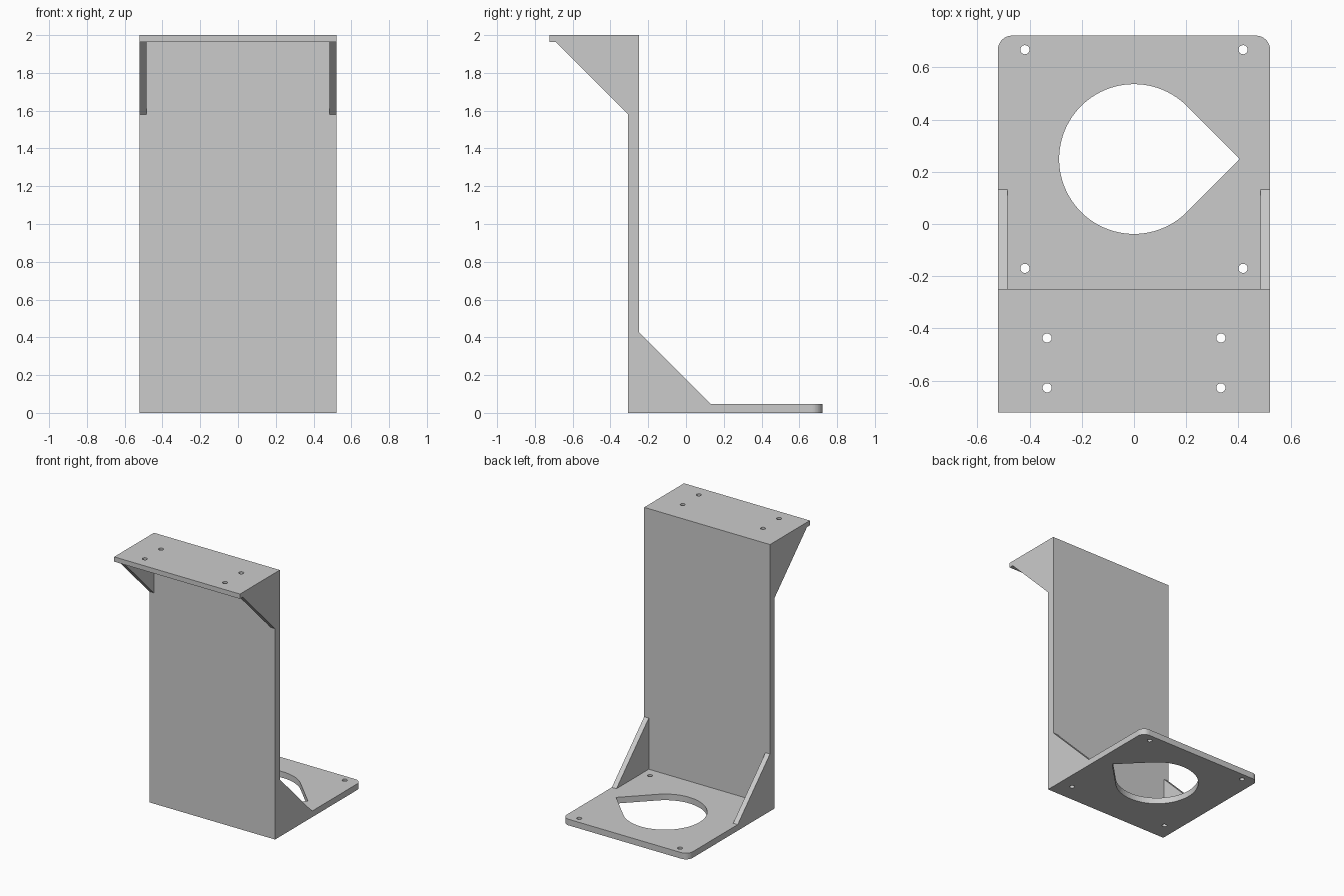
import bpy, bmesh, math
from mathutils import Vector

if "Cube" in bpy.data.objects:
    bpy.data.objects.remove(bpy.data.objects["Cube"], do_unlink=True)

HALF_W, DEPTH, HEIGHT = 0.522, 0.722, 2.0
WALL_FRONT, WALL_BACK = -0.306, -0.25
BASE_T, TOP_T, RIB_T, RIB = 0.046, 0.036, 0.038, 0.383

grey = bpy.data.materials.new("plain grey")
grey.use_nodes = True
colour = (0.6, 0.6, 0.6, 1)
grey.diffuse_color = colour
grey.node_tree.nodes["Principled BSDF"].inputs["Base Color"].default_value = colour


def add_prism(bm, points, offset):
    """Extrude a closed outline along the offset vector."""
    face = bm.faces.new([bm.verts.new(p) for p in points])
    out = bmesh.ops.extrude_face_region(bm, geom=[face])
    moved = [g for g in out["geom"] if isinstance(g, bmesh.types.BMVert)]
    bmesh.ops.translate(bm, verts=moved, vec=Vector(offset))


def make_object(name, bm):
    bmesh.ops.recalc_face_normals(bm, faces=bm.faces)
    mesh = bpy.data.meshes.new(name)
    bm.to_mesh(mesh)
    bm.free()
    mesh.materials.append(grey)
    obj = bpy.data.objects.new(name, mesh)
    bpy.context.collection.objects.link(obj)
    return obj


def arc(cx, cy, r, start, end, steps, z):
    angles = [math.radians(start + (end - start) * i / steps) for i in range(steps + 1)]
    return [(cx + r * math.cos(a), cy + r * math.sin(a), z) for a in angles]


# Bracket body: wall with a rear base plate and a front top plate
profile = [(WALL_FRONT, 0), (DEPTH, 0), (DEPTH, BASE_T), (WALL_BACK, BASE_T),
           (WALL_BACK, HEIGHT), (-DEPTH, HEIGHT), (-DEPTH, HEIGHT - TOP_T),
           (WALL_FRONT, HEIGHT - TOP_T)]
bm = bmesh.new()
add_prism(bm, [(-HALF_W, y, z) for y, z in profile], (2 * HALF_W, 0, 0))
corners = [e for e in bm.edges if all(v.co.y > DEPTH - 0.01 for v in e.verts)
           and abs(e.verts[0].co.z - e.verts[1].co.z) > 0.01]
bmesh.ops.bevel(bm, geom=corners, offset=0.055, segments=10, profile=0.5, affect='EDGES')
body = make_object("bracket_body", bm)

# Cutters: teardrop opening and screw holes
bm = bmesh.new()
R, CY = 0.287, 0.249
teardrop = arc(0, CY, R, 45, 315, 72, -0.1) + [(R * math.sqrt(2), CY, -0.1)]
add_prism(bm, teardrop, (0, 0, 0.3))
base_holes = [(0.418, CY + s * 0.419, -0.1) for s in (-1, 1)]
top_holes = [(0.333, y, HEIGHT - 0.15) for y in (-0.437, -0.628)]
for x, y, z in base_holes + top_holes:
    for side in (-1, 1):
        add_prism(bm, arc(side * x, y, 0.0175, 0, 345, 23, z), (0, 0, 0.3))
cutter = make_object("hole_cutter", bm)
cutter.hide_render = True

mod = body.modifiers.new("holes", 'BOOLEAN')
mod.operation, mod.solver, mod.object = 'DIFFERENCE', 'EXACT', cutter
bpy.context.view_layer.update()
cut_mesh = bpy.data.meshes.new_from_object(
    body.evaluated_get(bpy.context.evaluated_depsgraph_get()))
body.modifiers.clear()
body.data = cut_mesh
bpy.data.objects.remove(cutter, do_unlink=True)

# Triangular ribs in both corners, on each side
top_z = HEIGHT - TOP_T
ribs = {
    "lower_rib": [(WALL_BACK, BASE_T), (WALL_BACK + RIB, BASE_T), (WALL_BACK, BASE_T + RIB)],
    "upper_rib": [(WALL_FRONT, top_z), (WALL_FRONT - RIB, top_z), (WALL_FRONT, top_z - RIB)],
}
for name, tri in ribs.items():
    for label, side in (("left", 1), ("right", -1)):
        bm = bmesh.new()
        add_prism(bm, [(side * HALF_W, y, z) for y, z in tri], (-side * RIB_T, 0, 0))
        make_object(f"{label}_{name}", bm)
